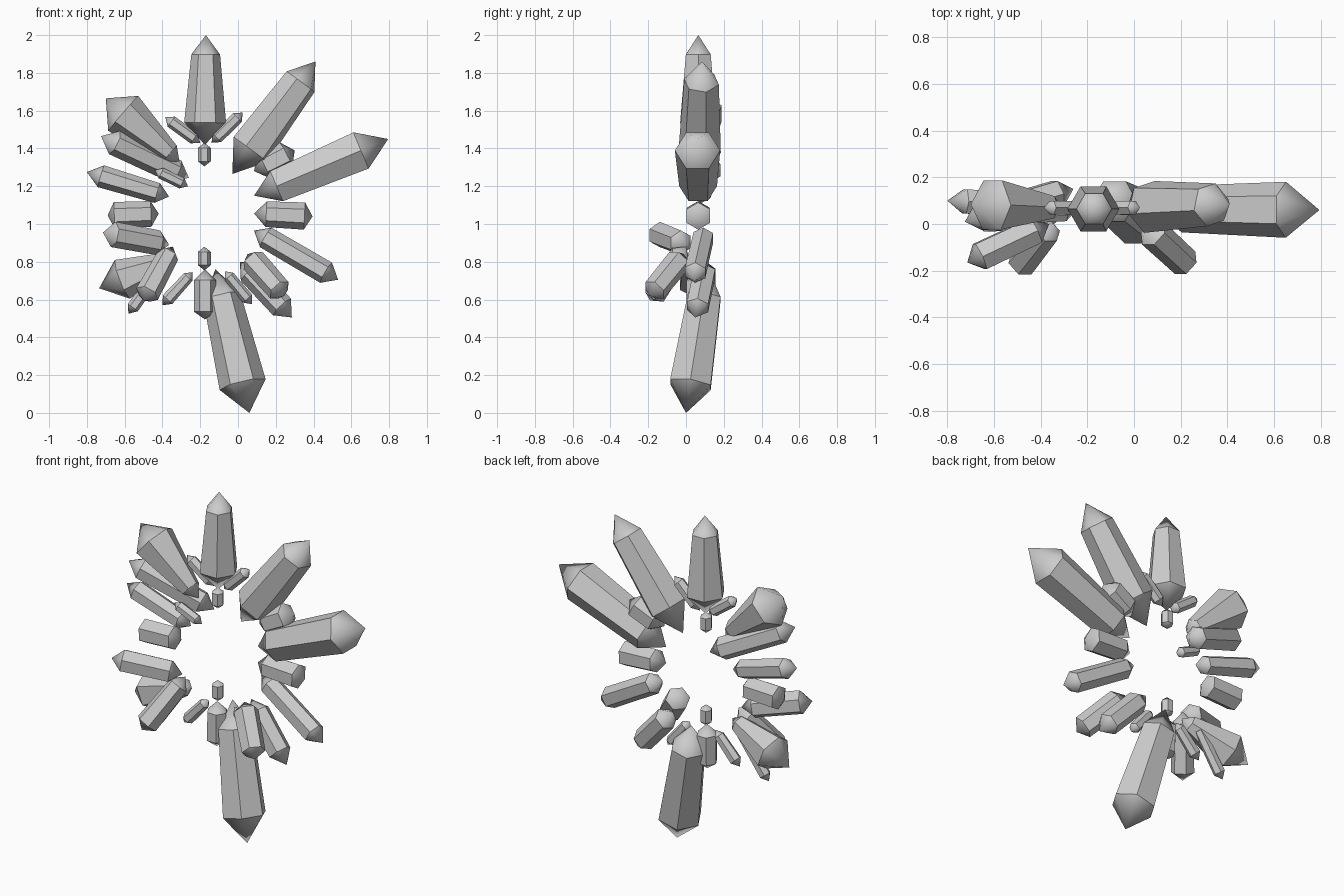
import bpy, bmesh
from math import sin, cos, radians, tau
from mathutils import Vector

if "Cube" in bpy.data.objects:
    bpy.data.objects.remove(bpy.data.objects["Cube"])


def crystal(name, inner, outer, r_in, r_out, cap_in=1.2, cap_out=1.2, roll=0):
    """Six-sided prism with a pointed cap on each end, running inner tip to outer tip."""
    a, b = Vector(inner), Vector(outer)
    axis = (b - a).normalized()
    u = axis.cross(Vector((0, 1, 0))).normalized()   # corner direction in the ring plane
    v = axis.cross(u)
    bm = bmesh.new()

    def ring(c, r):
        return [bm.verts.new(c + r * (u * cos(t) + v * sin(t)))
                for t in (tau * i / 6 + radians(roll) for i in range(6))]

    lo = ring(a + axis * r_in * cap_in, r_in)
    hi = ring(b - axis * r_out * cap_out, r_out)
    tip_a, tip_b = bm.verts.new(a), bm.verts.new(b)
    for i in range(6):
        j = (i + 1) % 6
        bm.faces.new((lo[i], lo[j], hi[j], hi[i]))
        bm.faces.new((lo[j], lo[i], tip_a)).smooth = True
        bm.faces.new((hi[i], hi[j], tip_b)).smooth = True
    bmesh.ops.recalc_face_normals(bm, faces=bm.faces)
    me = bpy.data.meshes.new(name)
    bm.to_mesh(me)
    bm.free()
    bpy.context.collection.objects.link(bpy.data.objects.new(name, me))


Y = 0.065   # depth of the ring plane

# Large shards
crystal("top_crystal", (-.175, Y, 1.42), (-.17, Y, 2.0), .111, .076, 1.05, 1.35)
crystal("upper_right_crystal", (-.03, .07, 1.265), (.41, .085, 1.86), .115, .095, 1.4, 1.4, 15)
crystal("right_crystal", (.085, Y, 1.15), (.795, .06, 1.45), .1, .12, 1.3, 1.3, 30)
crystal("bottom_crystal", (-.12, .12, .76), (.06, 0, 0), .1, .125, 1.5, 1.25)
crystal("upper_left_crystal", (-.31, .07, 1.33), (-.7, .085, 1.665), .055, .122, 1.2, 1.0)

# Medium shards, right side
crystal("right_back_crystal", (.085, .08, 1.28), (.3, .1, 1.39), .072, .075, .8, .7)
crystal("right_short_crystal", (.085, Y, 1.055), (.395, Y, 1.04), .068, .072, .95, .6)
crystal("lower_right_crystal", (.085, .1, .965), (.53, .04, .705), .06, .062)
crystal("lower_right_front_crystal", (.05, -.01, .84), (.245, -.19, .62), .068, .065, .8, .7)
crystal("lower_right_back_crystal", (.01, .11, .8), (.285, .05, .505), .065, .065)

# Medium shards, bottom and left side
crystal("bottom_short_crystal", (-.175, .055, .76), (-.175, .05, .495), .058, .058, 1.0, .7)
crystal("left_high_crystal", (-.26, .15, 1.245), (-.725, .01, 1.465), .065, .068)
crystal("left_crystal", (-.365, .08, 1.145), (-.8, .1, 1.275), .054, .06, 1.2, 1.3)
crystal("left_short_crystal", (-.42, Y, 1.055), (-.69, Y, 1.045), .068, .07, .6, .5)
crystal("left_front_crystal", (-.365, 0, .89), (-.715, -.165, .955), .066, .068, 1.0, .9)
crystal("lower_left_crystal", (-.32, .02, .82), (-.735, .08, .66), .05, .11, 1.0, 1.2)
crystal("lower_left_front_crystal", (-.345, 0, .88), (-.5, -.19, .595), .058, .065, 1.0, .7)

# Small slivers between the shards
crystal("inner_top_sliver", (-.178, Y, 1.305), (-.178, Y, 1.43), .034, .034, .8, .8)
crystal("inner_bottom_sliver", (-.178, Y, .88), (-.178, Y, .755), .034, .034, .8, .8)
crystal("top_left_sliver", (-.2, .07, 1.43), (-.385, .07, 1.565), .033, .033)
crystal("top_right_sliver", (-.14, .07, 1.43), (.025, .07, 1.59), .033, .033)
crystal("left_sliver", (-.265, .04, 1.2), (-.44, .03, 1.285), .03, .03)
crystal("lower_left_sliver", (-.39, .06, .79), (-.58, .05, .525), .03, .033)
crystal("bottom_left_sliver", (-.24, Y, .745), (-.4, Y, .57), .03, .034)
crystal("bottom_right_sliver", (-.07, Y, .75), (.075, Y, .575), .03, .032)
